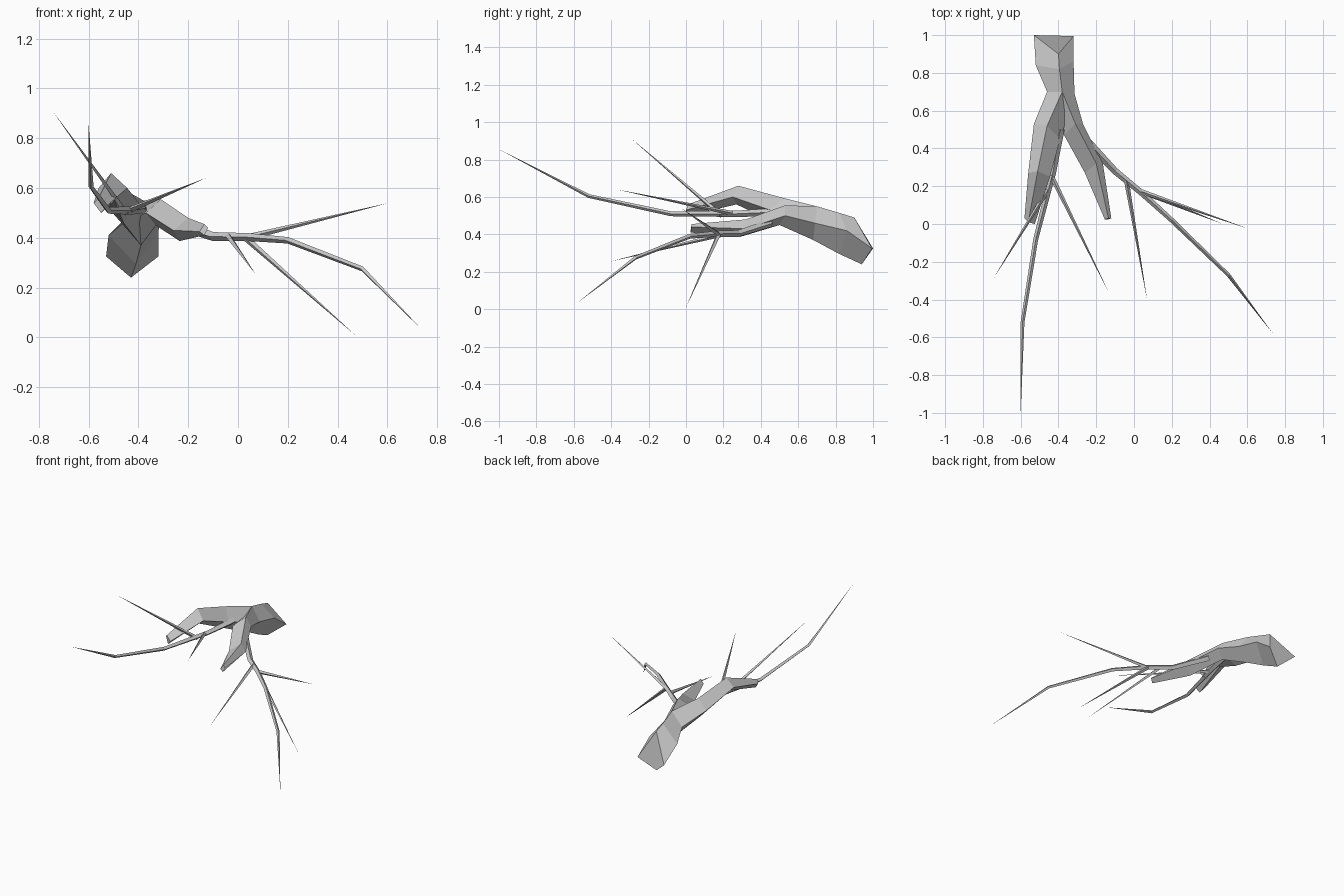
import bpy, bmesh, math
from mathutils import Vector

if "Cube" in bpy.data.objects:
    bpy.data.objects.remove(bpy.data.objects["Cube"])


def loft(name, rings, pointed=False):
    """Skin a series of point rings, closing the ends flat or to a point."""
    bm = bmesh.new()
    loops = [[bm.verts.new(p) for p in ring] for ring in rings]
    n = len(loops[0])
    for a, b in zip(loops, loops[1:]):
        for i in range(n):
            j = (i + 1) % n
            bm.faces.new((a[i], a[j], b[j], b[i]))
    bm.faces.new(loops[0])
    bm.faces.new(loops[-1])
    if pointed:
        bmesh.ops.pointmerge(bm, verts=loops[-1],
                             merge_co=sum((v.co for v in loops[-1]), Vector()) / n)
    bmesh.ops.recalc_face_normals(bm, faces=bm.faces)
    me = bpy.data.meshes.new(name)
    bm.to_mesh(me)
    bm.free()
    ob = bpy.data.objects.new(name, me)
    bpy.context.collection.objects.link(ob)
    return ob


def twig(name, path, radii, sides=4):
    """Thin faceted tube along a path, tapering to a sharp tip."""
    pts = [Vector(p) for p in path]
    rings = []
    for i, p in enumerate(pts):
        d = (pts[min(i + 1, len(pts) - 1)] - pts[max(i - 1, 0)]).normalized()
        side = d.cross(Vector((0, 0, 1))).normalized()
        up = side.cross(d)
        rings.append([p + radii[i] * (side * math.cos(a) + up * math.sin(a))
                      for a in (math.tau * k / sides for k in range(sides))])
    return loft(name, rings, pointed=True)


# Thick limb: diamond rings ordered left, top, right, bottom
fork = [(-.46, .70, .46), (-.38, .70, .55), (-.315, .69, .46), (-.39, .68, .37)]
loft("main_limb", [
    [(-.53, 1.0, .325), (-.40, .90, .49), (-.32, .995, .325), (-.43, .94, .24)],
    [(-.52, .84, .41), (-.395, .82, .515), (-.32, .86, .42), (-.41, .82, .295)],
    fork])

# Two blunt limbs leaving the fork
loft("left_limb", [
    fork,
    [(-.53, .53, .53), (-.46, .52, .595), (-.39, .45, .53), (-.46, .48, .46)],
    [(-.56, .27, .60), (-.51, .28, .66), (-.445, .25, .60), (-.50, .27, .56)],
    [(-.58, .03, .54), (-.56, .01, .56), (-.525, .0, .53), (-.55, .01, .50)]])
loft("right_limb", [
    fork,
    [(-.37, .47, .50), (-.31, .53, .555), (-.27, .53, .50), (-.33, .50, .45)],
    [(-.26, .27, .43), (-.20, .32, .48), (-.165, .32, .43), (-.235, .29, .387)],
    [(-.155, .025, .425), (-.135, .03, .455), (-.12, .03, .44), (-.135, .025, .41)]])

# Long bent twigs
twig("left_long_twig",
     [(-.39, .50, .52), (-.43, .27, .51), (-.52, -.08, .51), (-.59, -.52, .605), (-.60, -1.0, .855)],
     [.022, .017, .013, .010, .001])
twig("right_long_twig",
     [(-.26, .45, .46), (-.10, .28, .405), (.04, .165, .403), (.20, .02, .39),
      (.50, -.27, .275), (.735, -.58, .035)],
     [.022, .018, .016, .013, .010, .001])

# Straight side twigs
for i, (base, tip) in enumerate([
        ((-.44, .26, .51), (-.13, -.37, .64)),
        ((-.45, .19, .50), (-.745, -.29, .91)),
        ((-.04, .23, .408), (.07, -.405, .255)),
        ((.03, .175, .40), (.47, .0, .01)),
        ((.03, .175, .40), (.605, -.025, .54))]):
    twig(f"side_twig_{i + 1}", [base, tip], [.013, .001])
